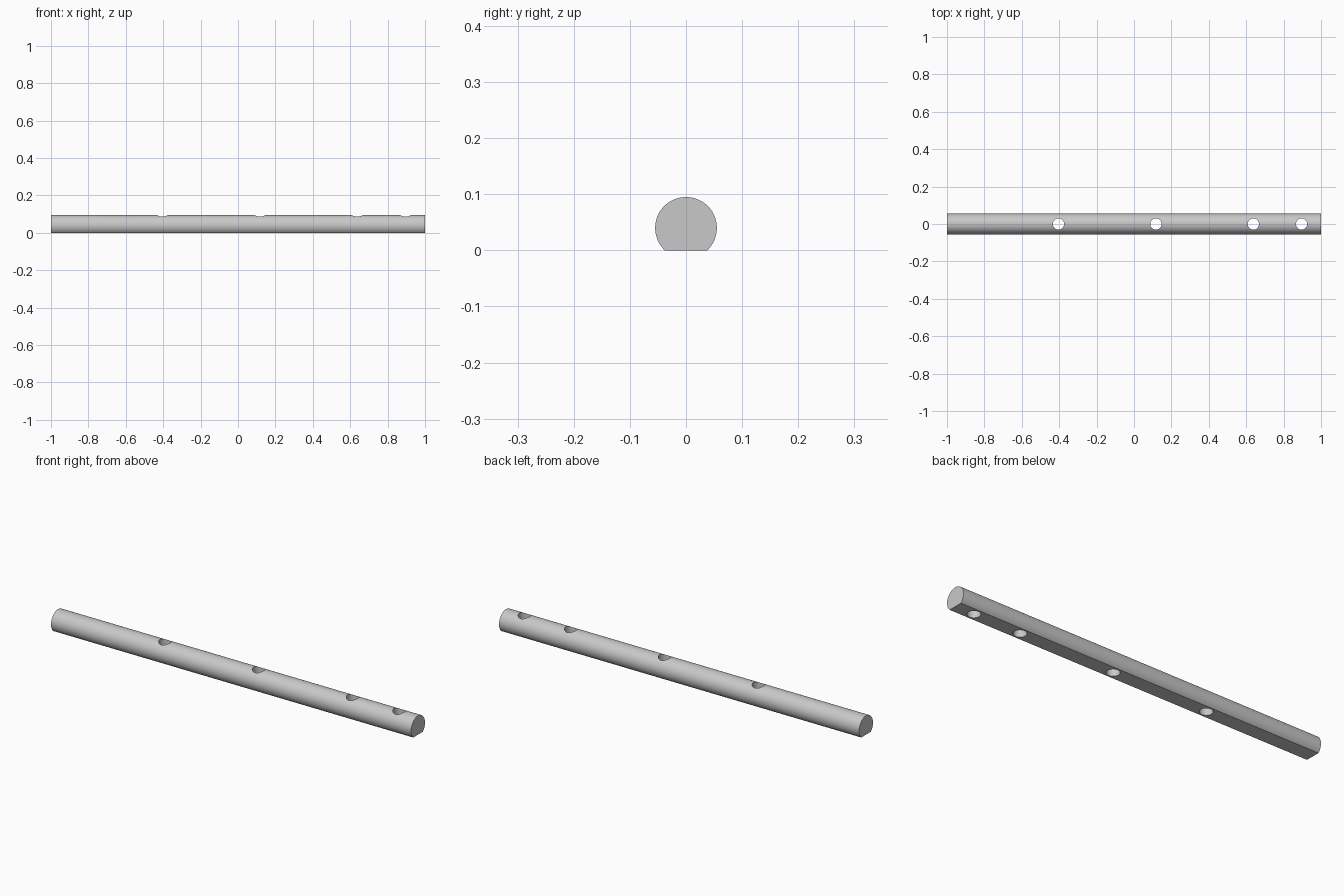
import bpy, bmesh, math

if "Cube" in bpy.data.objects:
    bpy.data.objects.remove(bpy.data.objects["Cube"], do_unlink=True)

LENGTH, RADIUS, AXIS_Z = 2.0, 0.055, 0.04
HOLE_RADIUS = 0.03
HOLES = [-0.404, 0.117, 0.638, 0.896]

grey = bpy.data.materials.new("light grey")
grey.use_nodes = True
colour = (0.58, 0.58, 0.58, 1)
grey.diffuse_color = colour
grey.node_tree.nodes["Principled BSDF"].inputs["Base Color"].default_value = colour

# Round rod with a flat underside: arc profile extruded along x
bm = bmesh.new()
start = -math.asin(AXIS_Z / RADIUS)
sweep = math.pi - 2 * start
steps = 72
ring = []
for i in range(steps + 1):
    a = start + sweep * i / steps
    ring.append(bm.verts.new((-LENGTH / 2, RADIUS * math.cos(a), AXIS_Z + RADIUS * math.sin(a))))
cap = bm.faces.new(ring)
new = bmesh.ops.extrude_face_region(bm, geom=[cap])["geom"]
bmesh.ops.translate(bm, vec=(LENGTH, 0, 0),
                    verts=[v for v in new if isinstance(v, bmesh.types.BMVert)])
bmesh.ops.recalc_face_normals(bm, faces=bm.faces)
mesh = bpy.data.meshes.new("rod")
bm.to_mesh(mesh)
bm.free()
mesh.materials.append(grey)
rod = bpy.data.objects.new("rod", mesh)
bpy.context.collection.objects.link(rod)

# Vertical through holes
cutters = []
for x in HOLES:
    bpy.ops.mesh.primitive_cylinder_add(vertices=48, radius=HOLE_RADIUS, depth=0.3,
                                        location=(x, 0, 0.05))
    cutter = bpy.context.object
    cutter.name = "hole_cutter"
    cutter.hide_render = True
    cutter.data.materials.append(grey)
    cutters.append(cutter)

bpy.ops.object.select_all(action="DESELECT")
rod.select_set(True)
bpy.context.view_layer.objects.active = rod
for cutter in cutters:
    cut = rod.modifiers.new("hole", "BOOLEAN")
    cut.operation = "DIFFERENCE"
    cut.solver = "EXACT"
    cut.object = cutter
    bpy.ops.object.modifier_apply(modifier=cut.name)
    bpy.data.objects.remove(cutter, do_unlink=True)

bpy.ops.object.shade_smooth_by_angle(angle=math.radians(25))
